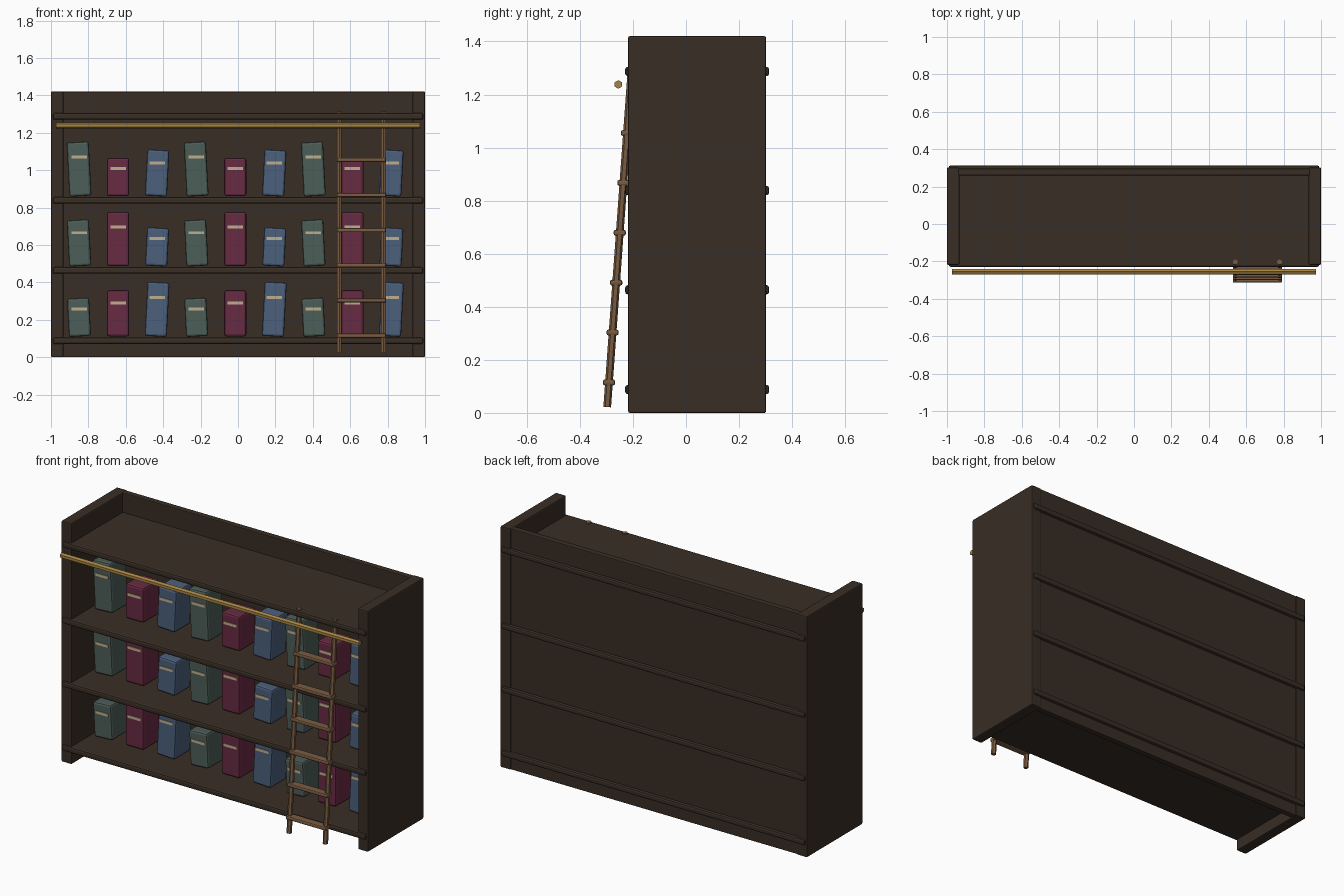
import bpy
import math
from mathutils import Vector

cube = bpy.data.objects.get("Cube")
if cube:
    bpy.data.objects.remove(cube, do_unlink=True)


def material(name, rgb):
    mat = bpy.data.materials.new(name)
    mat.use_nodes = True
    mat.diffuse_color = (*rgb, 1)
    mat.node_tree.nodes["Principled BSDF"].inputs["Base Color"].default_value = (*rgb, 1)
    return mat


DARK_WOOD = material("dark wood", (0.040, 0.027, 0.018))
LADDER_WOOD = material("ladder wood", (0.19, 0.105, 0.053))
BRASS = material("brass", (0.38, 0.23, 0.055))
LABEL = material("label cream", (0.53, 0.43, 0.27))
COVERS = [
    material("green cover", (0.075, 0.112, 0.10)),
    material("red cover", (0.14, 0.024, 0.055)),
    material("blue cover", (0.072, 0.115, 0.20)),
]


def box(name, centre, size, mat, bevel=0.0, tilt=0.0, segments=2):
    """Box with softened edges, optionally leaning sideways."""
    bpy.ops.mesh.primitive_cube_add(size=1, location=centre)
    obj = bpy.context.object
    obj.name = name
    for v in obj.data.vertices:
        v.co = Vector(a * b for a, b in zip(v.co, size))
    obj.rotation_euler.y = tilt
    obj.data.materials.append(mat)
    if bevel:
        mod = obj.modifiers.new("soft edges", "BEVEL")
        mod.width = bevel
        mod.segments = segments
    return obj


def pole(name, start, end, radius, mat, sides=6):
    """Straight faceted pole between two points."""
    start, end = Vector(start), Vector(end)
    axis = end - start
    bpy.ops.mesh.primitive_cylinder_add(
        vertices=sides, radius=radius, depth=axis.length, location=(start + end) / 2)
    obj = bpy.context.object
    obj.name = name
    obj.rotation_euler = axis.to_track_quat("Z", "Y").to_euler()
    obj.data.materials.append(mat)
    return obj


# Cabinet: two side panels, a back panel and four through shelves
HEIGHT = 1.42
for side, word in ((1, "left"), (-1, "right")):
    box(f"{word}_side_panel", (side * 0.967, 0.042, HEIGHT / 2),
        (0.066, 0.52, HEIGHT), DARK_WOOD, 0.006)
box("back_panel", (0, 0.278, HEIGHT / 2), (1.88, 0.036, HEIGHT), DARK_WOOD, 0.004)

SHELVES = [0.088, 0.464, 0.838, 1.287]
for n, z in enumerate(SHELVES):
    box(f"shelf_{n + 1}", (0, 0.042, z), (1.98, 0.543, 0.035), DARK_WOOD, 0.01)

# Books: covers repeat green, red, blue, leaning left, upright, right
LEAN = math.radians(3)
for row, shelf in enumerate(SHELVES[:3]):
    base = shelf + 0.023
    for col in range(9):
        kind = col % 3
        x = -0.85 + 0.2088 * col
        h = 0.205 + 0.0425 * ((kind + row) % 3)
        box(f"book_{row + 1}_{col + 1}", (x, 0.025, base + h / 2),
            (0.118, 0.15, h), COVERS[kind], 0.012, (kind - 1) * LEAN)
        box(f"book_label_{row + 1}_{col + 1}", (x, -0.0505, base + 0.72 * h),
            (0.083, 0.007, 0.016), LABEL)

# Brass rail along the front
pole("brass_rail", (-0.973, -0.255, 1.238), (0.973, -0.255, 1.238), 0.016, BRASS)

# Leaning ladder
FOOT, TOP = Vector((0, -0.297, 0.022)), Vector((0, -0.204, 1.312))
LADDER_X, HALF = 0.66, 0.118
for side, word in ((1, "left"), (-1, "right")):
    offset = Vector((LADDER_X + side * HALF, 0, 0))
    pole(f"ladder_{word}_rail", FOOT + offset, TOP + offset, 0.0145, LADDER_WOOD)

for n in range(6):
    z = 0.115 + 0.188 * n
    t = (z - FOOT.z) / (TOP.z - FOOT.z)
    y = FOOT.lerp(TOP, t).y
    box(f"ladder_rung_{n + 1}", (LADDER_X, y, z), (0.264, 0.046, 0.022),
        LADDER_WOOD, 0.007)
